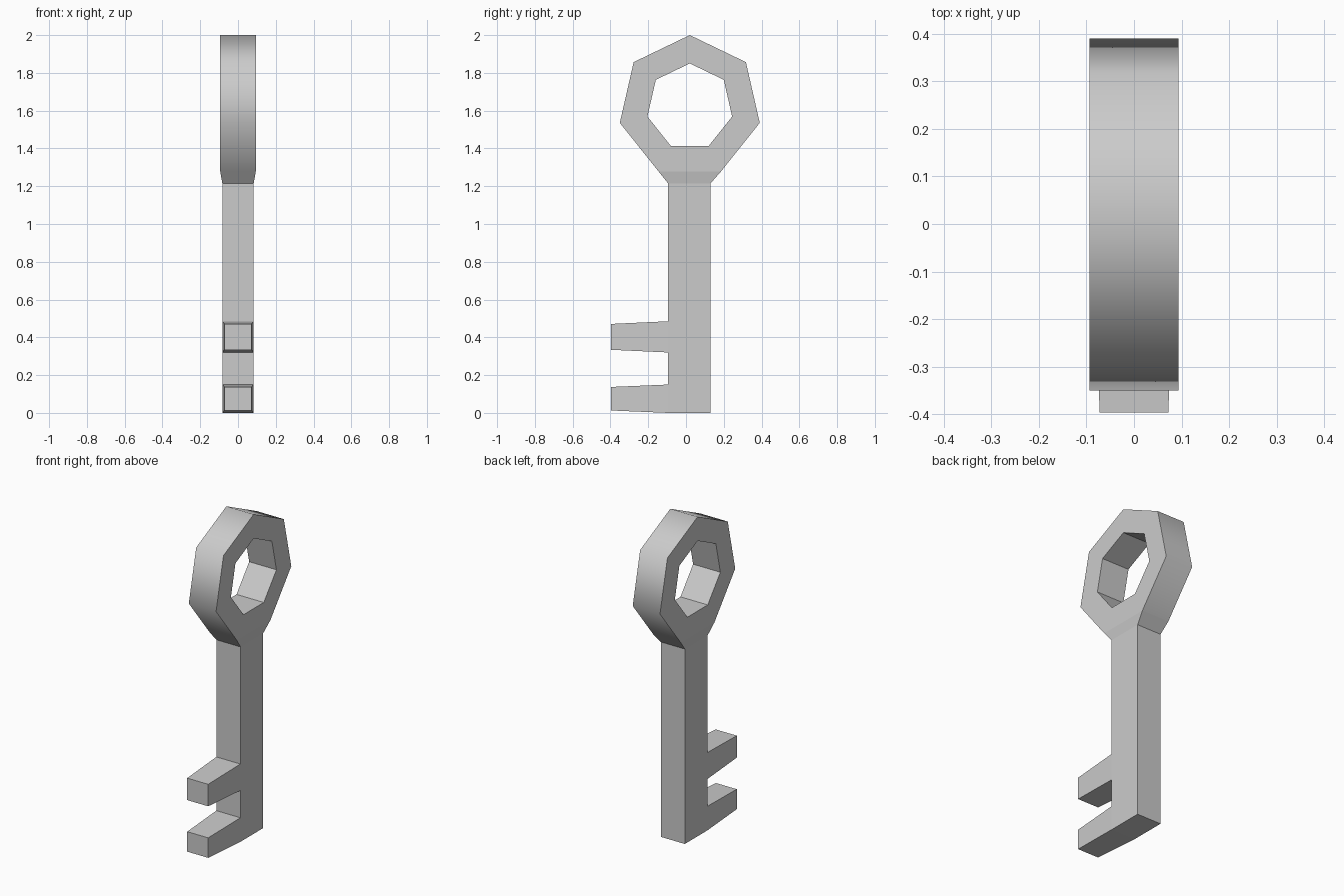
import bpy, bmesh
from math import cos, sin, tau, pi
from mathutils import Vector

if "Cube" in bpy.data.objects:
    bpy.data.objects.remove(bpy.data.objects["Cube"])

bm = bmesh.new()
CY, CZ, HALF, N = 0.02, 1.62, 0.094, 7


def ring(radius, x):
    return [bm.verts.new((x, CY + radius * cos(pi / 2 - tau * k / N),
                          CZ + radius * sin(pi / 2 - tau * k / N))) for k in range(N)]


def extrude(face, corner_fn):
    """Extrude one face and place its new corners."""
    new = bmesh.ops.extrude_discrete_faces(bm, faces=[face])["faces"][0]
    for v in new.verts:
        v.co = corner_fn(v.co)
    return new


# Bow: seven-sided ring with a smooth rim and a faceted hole
o1, o2 = ring(0.38, HALF), ring(0.38, -HALF)
i1, i2 = ring(0.23, HALF), ring(0.23, -HALF)
rim, bottom = [], None
for k in range(N):
    j = (k + 1) % N
    outer = bm.faces.new((o1[k], o2[k], o2[j], o1[j]))
    bm.faces.new((i1[j], i2[j], i2[k], i1[k]))
    bm.faces.new((o1[j], i1[j], i1[k], o1[k]))
    bm.faces.new((o2[k], i2[k], i2[j], o2[j]))
    if k == 3:
        bottom = outer
    else:
        rim.append(outer)
bmesh.ops.recalc_face_normals(bm, faces=bm.faces[:])

# Neck taper, then the shaft in sections
for z in (1.215, 0.485, 0.32, 0.15, 0.0):
    bottom = extrude(bottom, lambda c: Vector((
        0.083 if c.x > 0 else -0.083, 0.13 if c.y > CY else -0.095, z)))

# Teeth: tapered extrusions from the front of the shaft
bm.normal_update()
for mid in (0.4025, 0.075):
    front = next(f for f in bm.faces if f.normal.y < -0.99
                 and abs(f.calc_center_median().z - mid) < 0.03)
    extrude(front, lambda c: Vector((c.x * 0.87, -0.397, mid + (c.z - mid) * 0.83)))

# Merge the coplanar shaft sections
bmesh.ops.dissolve_limit(bm, angle_limit=0.005, verts=bm.verts[:],
                         edges=[e for e in bm.edges if all(v.co.z < 1.22 for v in e.verts)])
bmesh.ops.recalc_face_normals(bm, faces=bm.faces[:])

# Only the rim is smooth; its side borders stay sharp
for f in rim:
    f.smooth = True

mesh = bpy.data.meshes.new("key")
bm.to_mesh(mesh)
bm.free()
key = bpy.data.objects.new("key", mesh)
bpy.context.collection.objects.link(key)
